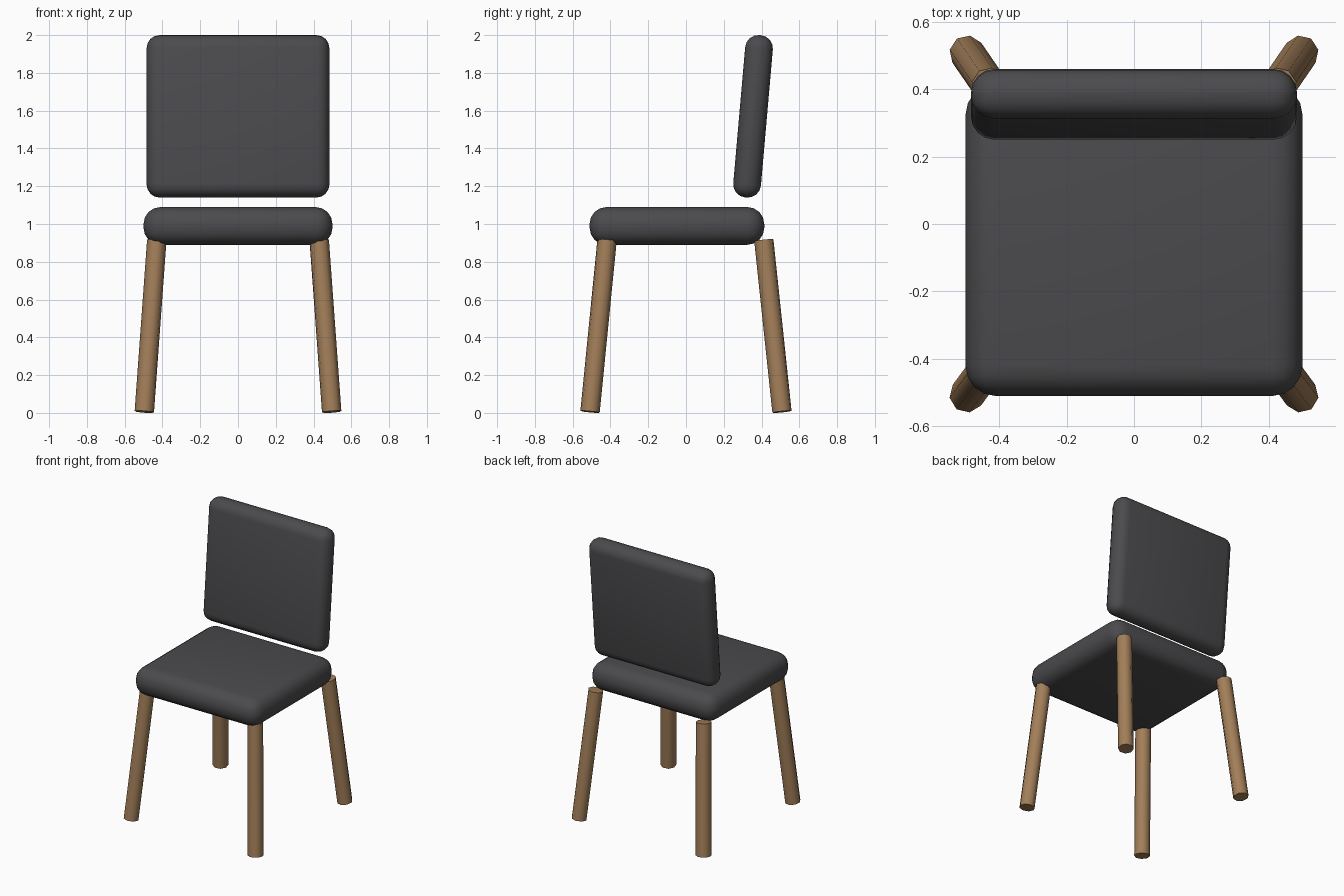
import bpy
from math import radians
from mathutils import Vector

if "Cube" in bpy.data.objects:
    bpy.data.objects.remove(bpy.data.objects["Cube"])


def material(name, color):
    m = bpy.data.materials.new(name)
    m.diffuse_color = color
    m.use_nodes = True
    m.node_tree.nodes["Principled BSDF"].inputs["Base Color"].default_value = m.diffuse_color
    return m


wood = material("wood", (0.36, 0.21, 0.10, 1))
fabric = material("dark_fabric", (0.07, 0.07, 0.075, 1))


def cushion(name, loc, size, radius, tilt=0.0):
    """Soft rounded box, leaning back by tilt."""
    bpy.ops.mesh.primitive_cube_add(size=1)
    ob = bpy.context.object
    ob.name = name
    ob.scale = size
    bpy.ops.object.transform_apply(location=False, rotation=False, scale=True)
    bevel = ob.modifiers.new("round_edges", 'BEVEL')
    bevel.width = radius
    bevel.segments = 4
    bpy.ops.object.modifier_apply(modifier=bevel.name)
    bpy.ops.object.shade_smooth_by_angle(angle=radians(40))
    ob.location = loc
    ob.rotation_euler.x = tilt
    ob.data.materials.append(fabric)


def leg(name, foot, top):
    """Eight-sided splayed leg between two points."""
    foot, top = Vector(foot), Vector(top)
    axis = top - foot
    bpy.ops.mesh.primitive_cylinder_add(
        vertices=8, radius=0.052, depth=axis.length, location=(foot + top) / 2,
        rotation=axis.to_track_quat('Z', 'Y').to_euler())
    ob = bpy.context.object
    ob.name = name
    bpy.ops.object.shade_smooth_by_angle(angle=radians(50))
    ob.data.materials.append(wood)


# Seat and leaning backrest
cushion("seat", (0, -0.048, 0.99), (1.0, 0.925, 0.2), 0.09)
cushion("backrest", (0, 0.355, 1.57), (0.968, 0.147, 0.863), 0.07, radians(-5))

# Four splayed legs
for sx, side in ((-1, "left"), (1, "right")):
    leg(f"front_{side}_leg", (sx * 0.496, -0.508, 0.006), (sx * 0.43, -0.418, 0.914))
    leg(f"back_{side}_leg", (sx * 0.496, 0.508, 0.006), (sx * 0.43, 0.412, 0.914))
